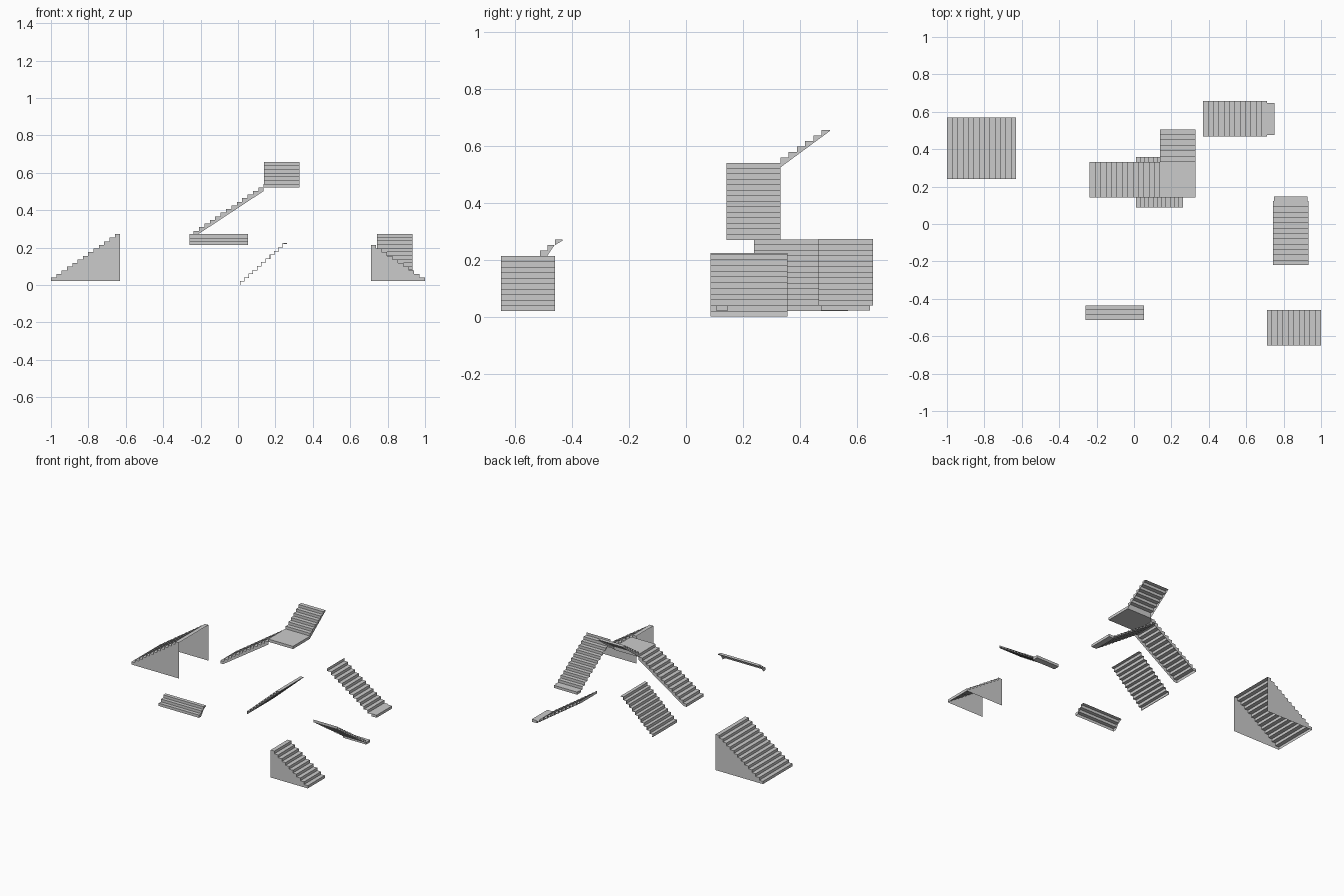
import bpy, math
from mathutils import Matrix

if "Cube" in bpy.data.objects:
    bpy.data.objects.remove(bpy.data.objects["Cube"])

RISE = 0.0194


def mesh_object(name, verts, faces):
    me = bpy.data.meshes.new(name)
    me.from_pydata(verts, [], faces)
    me.update()
    ob = bpy.data.objects.new(name, me)
    bpy.context.collection.objects.link(ob)
    return ob


def box(name, x0, x1, y0, y1, z0, z1):
    v = [(x, y, z) for x in (x0, x1) for y in (y0, y1) for z in (z0, z1)]
    f = [(0, 1, 3, 2), (4, 6, 7, 5), (0, 4, 5, 1),
         (2, 3, 7, 6), (0, 2, 6, 4), (1, 5, 7, 3)]
    return mesh_object(name, v, f)


def flight(name, foot, angle, n, run, width, rise=RISE, tread_first=False, under=None):
    """Folded sheet of n steps climbing from foot; 'under' closes the side plates."""
    pts = [(0, 0)]
    for i in range(n):
        if tread_first:
            pts += [((i + 1) * run, i * rise), ((i + 1) * run, (i + 1) * rise)]
        else:
            pts += [(i * run, (i + 1) * rise), ((i + 1) * run, (i + 1) * rise)]
    place = Matrix.Translation(foot) @ Matrix.Rotation(math.radians(angle), 4, 'Z')
    k = len(pts)

    def row(outline, y):
        return [(place @ Matrix.Translation((u, y, z))).to_translation() for u, z in outline]

    # treads and risers
    steps = mesh_object(name + "_steps", row(pts, -width / 2) + row(pts, width / 2),
                        [(i, i + 1, k + i + 1, k + i) for i in range(k - 1)])
    # side plates
    if under:
        outline = pts + under
        m = len(outline)
        mesh_object(name + "_side_plates", row(outline, -width / 2) + row(outline, width / 2),
                    [tuple(range(m)), tuple(reversed(range(m, 2 * m)))])
    return steps


# wide staircase with full side walls, open at the back
flight("wide_stair", (-1, 0.405, 0.02), 0, 13, 0.37 / 13, 0.33, under=[(0.37, 0)])

# shorter walled staircase
flight("short_stair", (1, -0.555, 0.02), 180, 10, 0.029, 0.19, under=[(0.29, 0)])

# raised staircase turning at a landing
flight("lower_flight", (-0.237, 0.237, 0.27), 0, 13, 0.0288, 0.19,
       under=[(0.374, 0.232), (0.022, 0)])
box("landing", 0.137, 0.33, 0.142, 0.332, 0.522, 0.541)
flight("upper_flight", (0.235, 0.332, 0.541), 90, 6, 0.029, 0.19,
       under=[(0.174, 0.112), (0, -0.016)])

# thin folded staircase standing on the floor
thin = flight("thin_stair", (0.01, 0.222, 0), 0, 11, 0.0228, 0.27, rise=0.0203)
mod = thin.modifiers.new("thickness", 'SOLIDIFY')
mod.thickness = 0.004

# two open sheet staircases, each with a foot block
flight("rear_stair", (0.712, 0.562, 0.04), 180, 12, 0.0285, 0.19, tread_first=True)
box("rear_stair_foot", 0.71, 0.75, 0.475, 0.648, 0.022, 0.04)
flight("side_stair", (0.838, 0.122, 0.04), -90, 12, 0.0285, 0.19, tread_first=True)
box("side_stair_foot", 0.748, 0.928, 0.105, 0.147, 0.022, 0.04)

# three floating steps
flight("small_steps", (-0.103, -0.513, 0.213), 90, 3, 0.026, 0.315,
       under=[(0.078, 0.054), (0.05, 0.038), (0.024, 0)])
